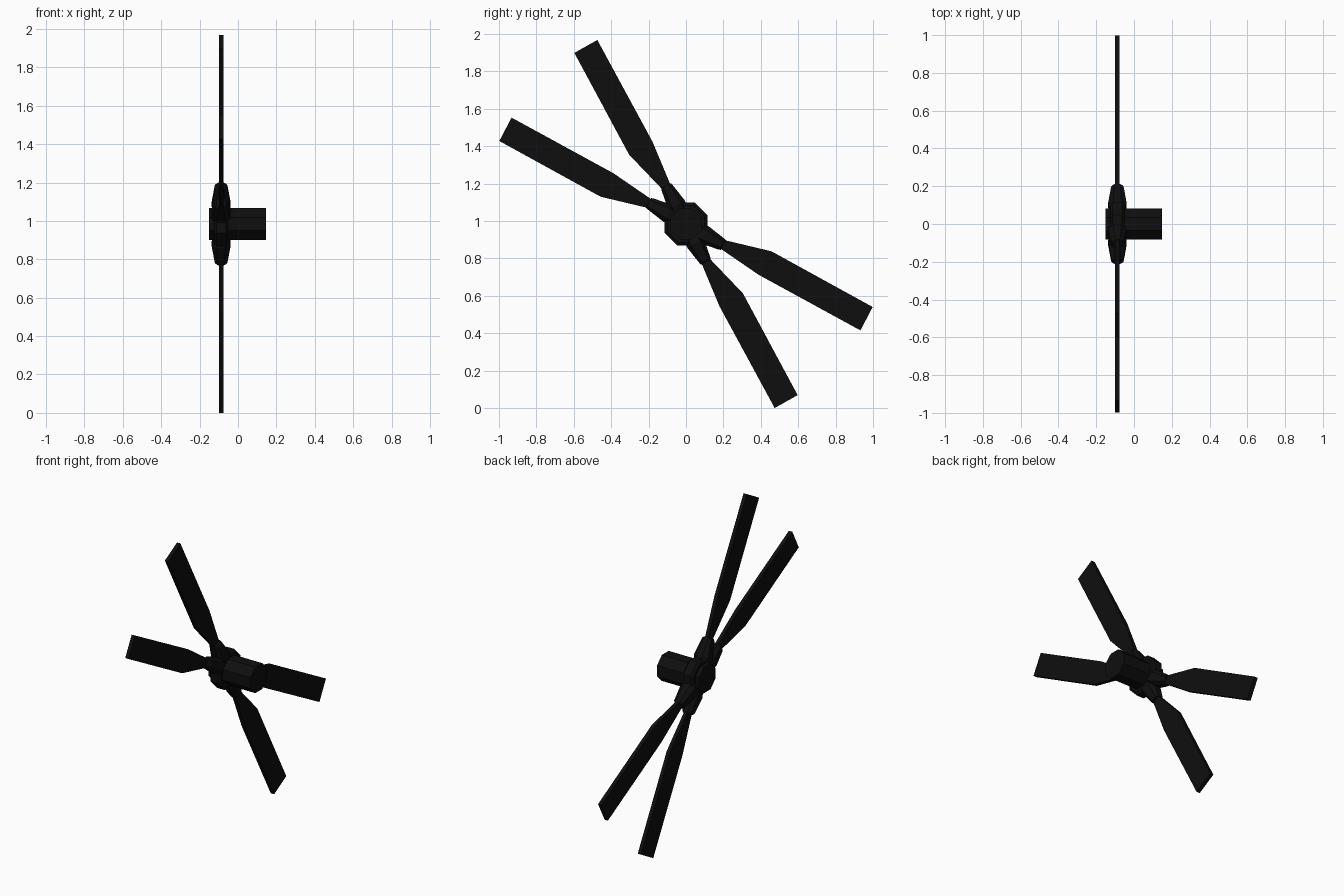
import bpy, bmesh, math
from mathutils import Matrix, Vector

if "Cube" in bpy.data.objects:
    bpy.data.objects.remove(bpy.data.objects["Cube"])

CZ = 0.984          # height of the rotor axis
ROTOR_X = -0.088    # plane of the blades

black = bpy.data.materials.new("matte_black")
black.diffuse_color = (0.0045, 0.0045, 0.0045, 1)
black.use_nodes = True
black.node_tree.nodes["Principled BSDF"].inputs["Base Color"].default_value = black.diffuse_color


def finish(name, bm):
    bmesh.ops.recalc_face_normals(bm, faces=bm.faces)
    me = bpy.data.meshes.new(name)
    bm.to_mesh(me)
    bm.free()
    me.materials.append(black)
    ob = bpy.data.objects.new(name, me)
    bpy.context.collection.objects.link(ob)
    return ob


def loft(name, rings, matrix):
    """Skin equal-sized rings of points and cap both ends."""
    bm = bmesh.new()
    loops = [[bm.verts.new(matrix @ Vector(p)) for p in ring] for ring in rings]
    n = len(loops[0])
    for a, b in zip(loops, loops[1:]):
        for i in range(n):
            j = (i + 1) % n
            bm.faces.new((a[i], a[j], b[j], b[i]))
    bm.faces.new(loops[0][::-1])
    bm.faces.new(loops[-1])
    return finish(name, bm)


def octagon_x(x, apothem):
    r = apothem / math.cos(math.pi / 8)
    return [(x, r * math.cos((k + 0.5) * math.pi / 4),
             r * math.sin((k + 0.5) * math.pi / 4)) for k in range(8)]


def radial(angle):
    """Local x = outwards, local y = across the blade, local z = rotor axis."""
    c, s = math.cos(angle), math.sin(angle)
    return Matrix(((0, 0, 1, ROTOR_X), (c, -s, 0, 0), (s, c, 0, CZ), (0, 0, 0, 1)))


# Drive shaft and hub disc
up = Matrix.Translation((0, 0, CZ))
loft("drive_shaft", [octagon_x(-0.15, 0.083), octagon_x(0.147, 0.083)], up)
loft("hub_disc", [octagon_x(ROTOR_X - 0.037, 0.1), octagon_x(ROTOR_X - 0.025, 0.114),
                  octagon_x(ROTOR_X + 0.025, 0.114), octagon_x(ROTOR_X + 0.037, 0.1)], up)


def grip_ring(r, lo, hi, h):
    mid, w = (lo + hi) / 2, (hi - lo) / 2
    return [(r, mid + w * a, h * b) for a, b in
            ((1, .45), (.55, 1), (-.55, 1), (-1, .45), (-1, -.45), (-.55, -1), (.55, -1), (1, -.45))]


def blade_ring(r, lo, hi, h=0.012):
    return [(r, lo, -h), (r, hi, -h), (r, hi, h), (r, lo, h)]


# Two blade pairs set as a narrow cross, each with a tapered grip
for i, deg in enumerate((119.4, 152.3, -60.6, -27.7), 1):
    m = radial(math.radians(deg))
    loft(f"blade_grip_{i}", [grip_ring(0.06, -0.05, 0.045, 0.036),
                             grip_ring(0.115, -0.056, 0.045, 0.049),
                             grip_ring(0.218, -0.04, 0.026, 0.033),
                             grip_ring(0.229, -0.036, 0.022, 0.024)], m)
    loft(f"blade_{i}", [blade_ring(0.18, -0.028, 0.015),
                        blade_ring(0.225, -0.031, 0.02),
                        blade_ring(0.472, -0.06, 0.083),
                        blade_ring(1.09, -0.07, 0.071)], m)
